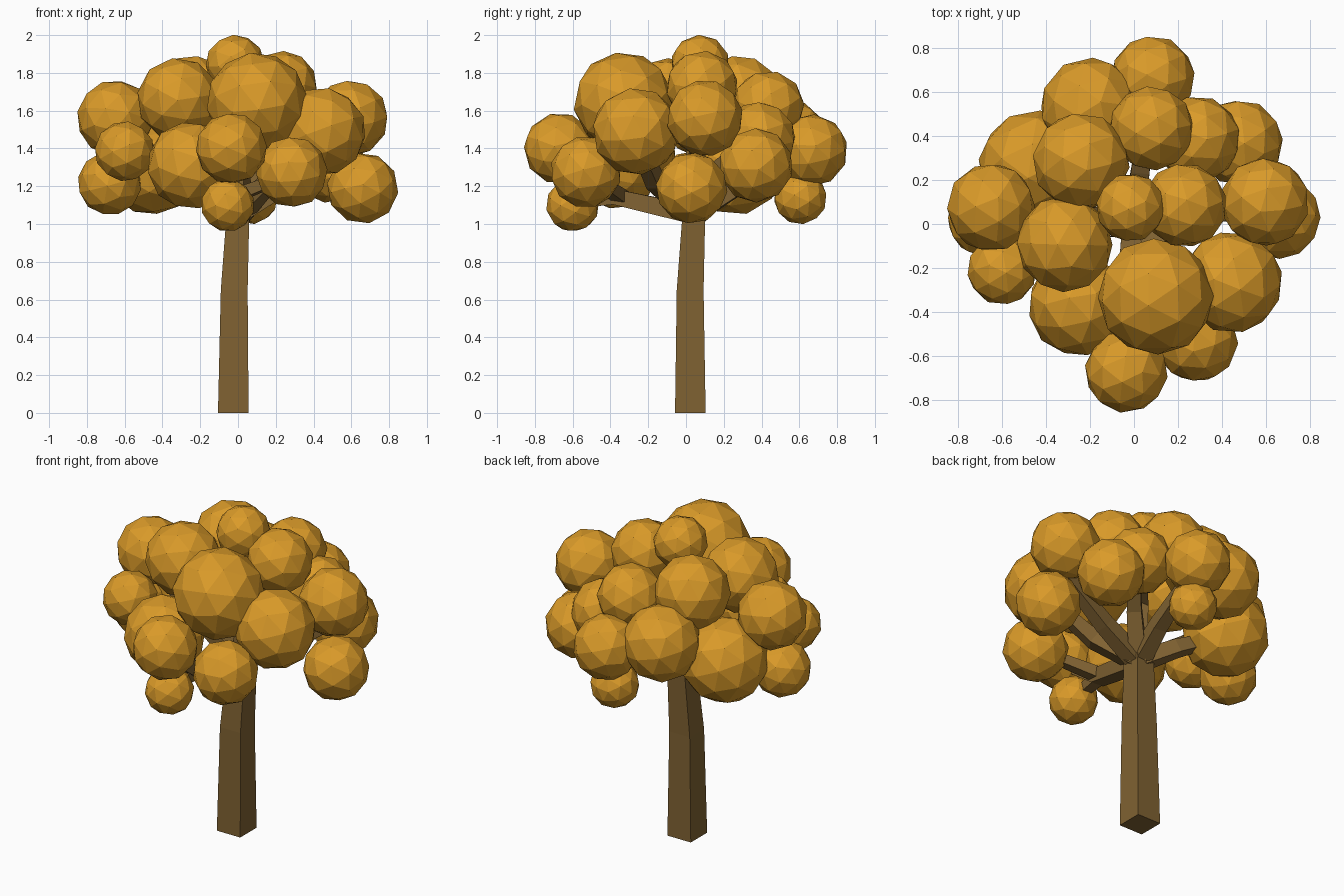
import bpy, bmesh, math
from mathutils import Vector, Matrix, Euler
import random

if "Cube" in bpy.data.objects:
    bpy.data.objects.remove(bpy.data.objects["Cube"])

random.seed(4)


def material(name, rgb):
    m = bpy.data.materials.new(name)
    m.diffuse_color = (*rgb, 1)
    m.use_nodes = True
    m.node_tree.nodes["Principled BSDF"].inputs["Base Color"].default_value = m.diffuse_color
    return m


BARK = material("brown bark", (0.215, 0.122, 0.032))
LEAF = material("golden leaf", (0.70, 0.325, 0.022))


def finish(bm, name, mat):
    bmesh.ops.recalc_face_normals(bm, faces=bm.faces)
    me = bpy.data.meshes.new(name)
    bm.to_mesh(me)
    bm.free()
    me.materials.append(mat)
    ob = bpy.data.objects.new(name, me)
    bpy.context.collection.objects.link(ob)
    return ob


def square_tube(name, path, halves, upright=False):
    """Four-sided tapering limb through the path points."""
    bm = bmesh.new()
    pts = [Vector(p) for p in path]
    rings = []
    for i, (p, h) in enumerate(zip(pts, halves)):
        d = pts[min(i + 1, len(pts) - 1)] - pts[max(i - 1, 0)]
        d = Vector((0, 0, 1)) if upright else d.normalized()
        side = Vector((1, 0, 0)) if upright else d.cross(Vector((0, 0, 1))).normalized()
        up = d.cross(side)
        rings.append([bm.verts.new(p + side * h * a + up * h * b)
                      for a, b in ((-1, -1), (1, -1), (1, 1), (-1, 1))])
    for r, s in zip(rings, rings[1:]):
        for k in range(4):
            bm.faces.new((r[k], r[(k + 1) % 4], s[(k + 1) % 4], s[k]))
    bm.faces.new(rings[0])
    bm.faces.new(rings[-1])
    return finish(bm, name, BARK)


# trunk
square_tube("trunk",
            [(-.025, .023, 0), (-.02, .022, .65), (0, .042, 1.06)],
            [.081, .071, .06], upright=True)

# branches fan out of the fork into the crown
fork = (0, .04, 1.05)
branches = [
    [(-.04, -.36, 1.14), (-.05, -.62, 1.32)],
    [(.16, -.16, 1.22), (.42, -.27, 1.45)],
    [(.25, .04, 1.20), (.62, .06, 1.45)],
    [(.14, .17, 1.28), (.30, .36, 1.45)],
    [(.03, .25, 1.18), (.07, .62, 1.36)],
    [(-.18, .16, 1.15), (-.45, .26, 1.28)],
    [(-.26, .03, 1.24), (-.62, .05, 1.50)],
    [(.02, .06, 1.40), (0, .07, 1.80)],
]
for i, (mid, tip) in enumerate(branches, 1):
    square_tube(f"branch_{i}", [fork, mid, tip], [.05, .042, .03])
# twigs carrying the low front clumps
square_tube("twig_1", [(-.04, -.36, 1.14), (-.05, -.58, 1.11)], [.035, .025])
square_tube("twig_2", [(-.04, -.34, 1.14), (.27, -.51, 1.26)], [.035, .025])

# leaf clumps: centre and radius
clumps = [
    (-.015, .075, 1.845, .155), (.085, .665, 1.39, .19), (-.20, .53, 1.44, .225),
    (.08, .435, 1.62, .19), (-.24, .285, 1.67, .22), (.29, .385, 1.45, .195),
    (.48, .37, 1.31, .195), (-.455, .265, 1.30, .25), (-.65, .075, 1.56, .20),
    (.595, .10, 1.56, .20), (.23, .085, 1.725, .19), (-.315, -.09, 1.66, .217),
    (.10, -.33, 1.645, .263), (.445, -.265, 1.49, .23), (-.25, -.37, 1.31, .23),
    (-.60, -.21, 1.385, .157), (-.035, -.67, 1.40, .187), (.285, -.53, 1.275, .187),
    (.66, .03, 1.19, .187), (-.68, .02, 1.215, .167), (-.055, -.60, 1.10, .14),
    (.07, .605, 1.14, .14),
]
for i, (x, y, z, r) in enumerate(clumps, 1):
    bm = bmesh.new()
    turn = Euler([random.uniform(0, math.tau) for _ in range(3)]).to_matrix().to_4x4()
    bmesh.ops.create_icosphere(bm, subdivisions=2, radius=r * 1.015,
                               matrix=Matrix.Translation((x, y, z)) @ turn)
    finish(bm, f"leaf_clump_{i}", LEAF)
